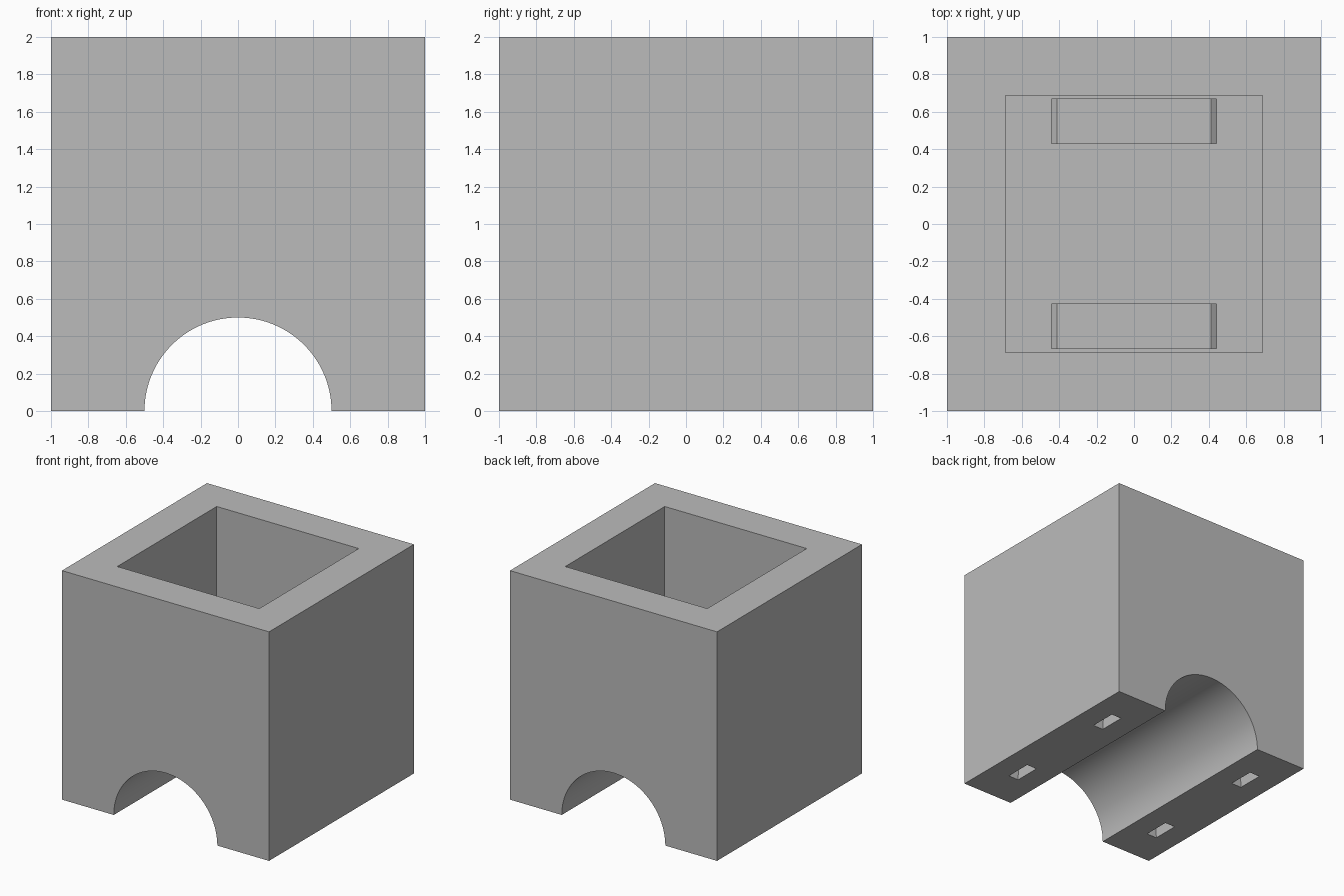
import bpy, bmesh
from math import cos, sin, radians

cube = bpy.data.objects.get("Cube")
if cube:
    bpy.data.objects.remove(cube, do_unlink=True)

grey = bpy.data.materials.new("plain_grey")
grey.use_nodes = True
grey.diffuse_color = (0.5, 0.5, 0.5, 1)
grey.node_tree.nodes["Principled BSDF"].inputs["Base Color"].default_value = grey.diffuse_color


def arc(radius, start, end, steps=32):
    """Points (x, z) on an arc about the origin, angles in degrees."""
    angles = [radians(start + (end - start) * i / steps) for i in range(steps + 1)]
    return [(radius * cos(a), radius * sin(a)) for a in angles]


def extrude(name, profile, y0, y1):
    """Closed x-z profile pulled along y."""
    bm = bmesh.new()
    face = bm.faces.new([bm.verts.new((x, y0, z)) for x, z in profile])
    result = bmesh.ops.extrude_face_region(bm, geom=[face])
    moved = [v for v in result["geom"] if isinstance(v, bmesh.types.BMVert)]
    bmesh.ops.translate(bm, verts=moved, vec=(0, y1 - y0, 0))
    bmesh.ops.recalc_face_normals(bm, faces=bm.faces)
    mesh = bpy.data.meshes.new(name)
    bm.to_mesh(mesh)
    bm.free()
    mesh.materials.append(grey)
    obj = bpy.data.objects.new(name, mesh)
    bpy.context.collection.objects.link(obj)
    return obj


def box(half, bottom, top):
    return [(-half, bottom), (half, bottom), (half, top), (-half, top)]


# Block with the arched tunnel in its outline
block = extrude("block", [(1, 0), (1, 2), (-1, 2), (-1, 0)] + arc(0.5, 180, 0, 96), -1, 1)

# Square pocket open at the top
cutters = [extrude("pocket_cutter", box(0.686, 0.668, 2.2), -0.686, 0.686)]

# Two strap channels that bend over the tunnel, with a flat crown
foot = 0.1
channel = ([(0.8, -foot)] + arc(0.8, 0, 180, 64) + [(-0.8, -foot), (-0.7, -foot)]
           + arc(0.7, 180, 126) + arc(0.7, 54, 0) + [(0.7, -foot)])
for name, y0 in (("front", -0.665), ("back", 0.43)):
    cutters.append(extrude(name + "_channel_cutter", channel, y0, y0 + 0.237))

bpy.ops.object.select_all(action="DESELECT")
bpy.context.view_layer.objects.active = block
block.select_set(True)
for cutter in cutters:
    cutter.hide_render = True
    cut = block.modifiers.new(cutter.name, "BOOLEAN")
    cut.operation = "DIFFERENCE"
    cut.solver = "EXACT"
    cut.object = cutter
    bpy.ops.object.modifier_apply(modifier=cut.name)
    bpy.data.objects.remove(cutter, do_unlink=True)

bpy.ops.object.shade_smooth_by_angle(angle=radians(25))
